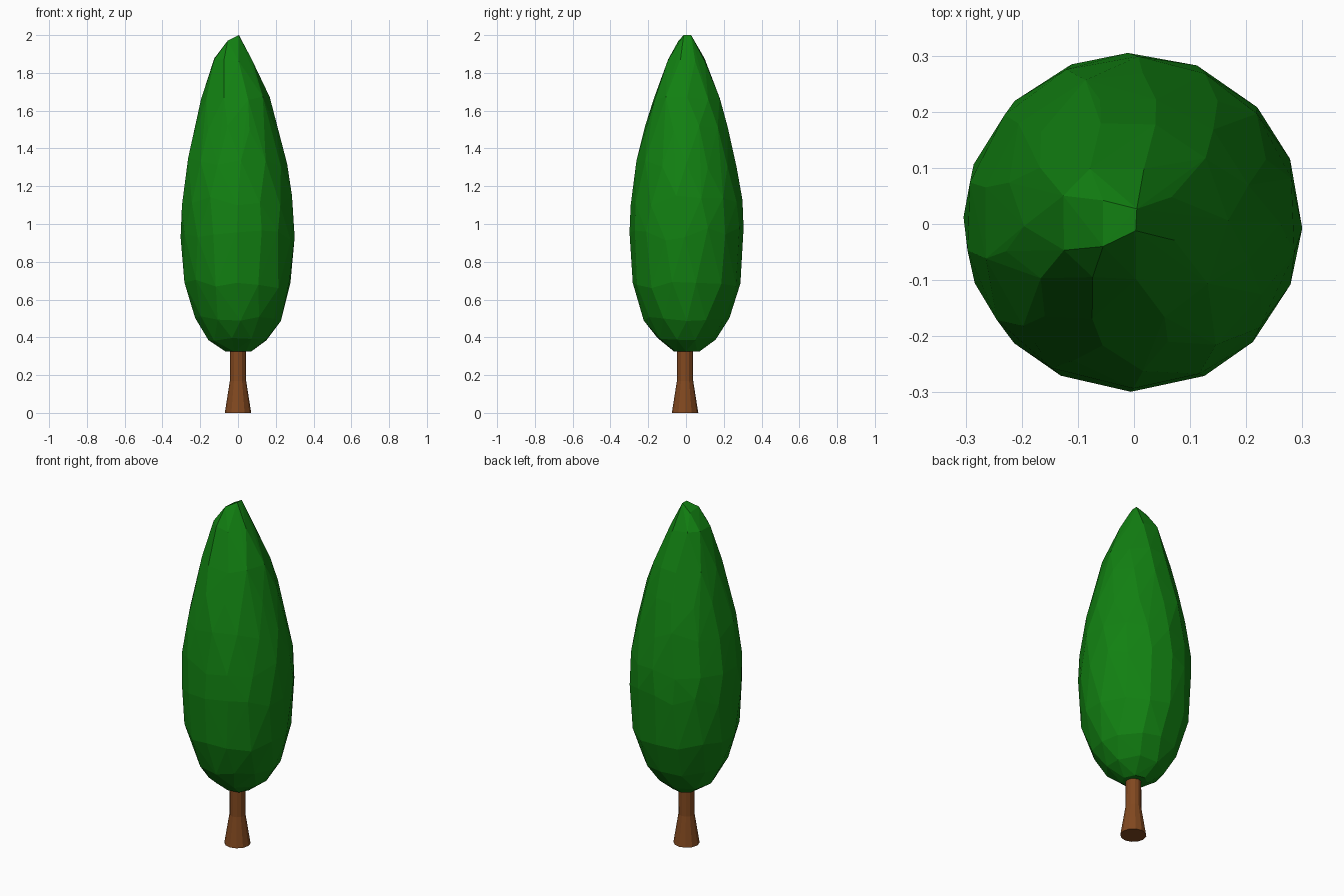
import bpy, bmesh, math, random

if "Cube" in bpy.data.objects:
    bpy.data.objects.remove(bpy.data.objects["Cube"])

random.seed(7)


def finish(bm, name, color):
    bmesh.ops.recalc_face_normals(bm, faces=bm.faces[:])
    mesh = bpy.data.meshes.new(name)
    bm.to_mesh(mesh)
    bm.free()
    mat = bpy.data.materials.new(name + "_colour")
    mat.diffuse_color = color
    mat.use_nodes = True
    mat.node_tree.nodes["Principled BSDF"].inputs["Base Color"].default_value = mat.diffuse_color
    mesh.materials.append(mat)
    obj = bpy.data.objects.new(name, mesh)
    bpy.context.collection.objects.link(obj)
    return obj


# Crown: staggered rings (z, radius, points, centre x, z jitter) wrapped in a faceted hull
rings = [
    (0.325, 0.07, 7, 0.0, 0.0),
    (0.39, 0.157, 9, 0.0, 0.01),
    (0.50, 0.227, 12, 0.0, 0.015),
    (0.68, 0.285, 14, -0.003, 0.025),
    (0.95, 0.302, 16, -0.002, 0.04),
    (1.12, 0.296, 14, -0.005, 0.03),
    (1.32, 0.266, 13, -0.006, 0.03),
    (1.50, 0.224, 12, -0.010, 0.02),
    (1.66, 0.182, 10, -0.014, 0.015),
    (1.87, 0.107, 8, -0.030, 0.01),
]
bm = bmesh.new()
for i, (z, r, n, cx, jz) in enumerate(rings):
    for k in range(n):
        a = 2 * math.pi * (k + 0.5 * (i % 2) + random.uniform(-0.12, 0.12)) / n
        bm.verts.new((cx + r * math.cos(a), 0.003 + r * math.sin(a),
                      z + random.uniform(-jz, jz)))
# Blunt, slightly leaning tip
for co in [(-0.055, 0.042, 1.965), (-0.055, -0.04, 1.97),
           (0.005, 0.027, 2.0), (0.003, -0.012, 2.0)]:
    bm.verts.new(co)
hull = bmesh.ops.convex_hull(bm, input=bm.verts[:])
loose = [v for v in bm.verts if not v.link_faces]
bmesh.ops.delete(bm, geom=loose, context='VERTS')
finish(bm, "crown", (0.006, 0.22, 0.006, 1))

# Trunk: straight stem with a flared foot
SIDES = 12
bm = bmesh.new()
loops = []
for z, r in [(0.0, 0.07), (0.17, 0.043), (0.36, 0.042)]:
    loops.append([bm.verts.new((r * math.cos(2 * math.pi * k / SIDES),
                                -0.005 + r * math.sin(2 * math.pi * k / SIDES), z))
                  for k in range(SIDES)])
for low, high in zip(loops, loops[1:]):
    for k in range(SIDES):
        j = (k + 1) % SIDES
        bm.faces.new((low[k], low[j], high[j], high[k]))
bm.faces.new(loops[0])
bm.faces.new(loops[-1])
finish(bm, "trunk", (0.22, 0.065, 0.014, 1))
